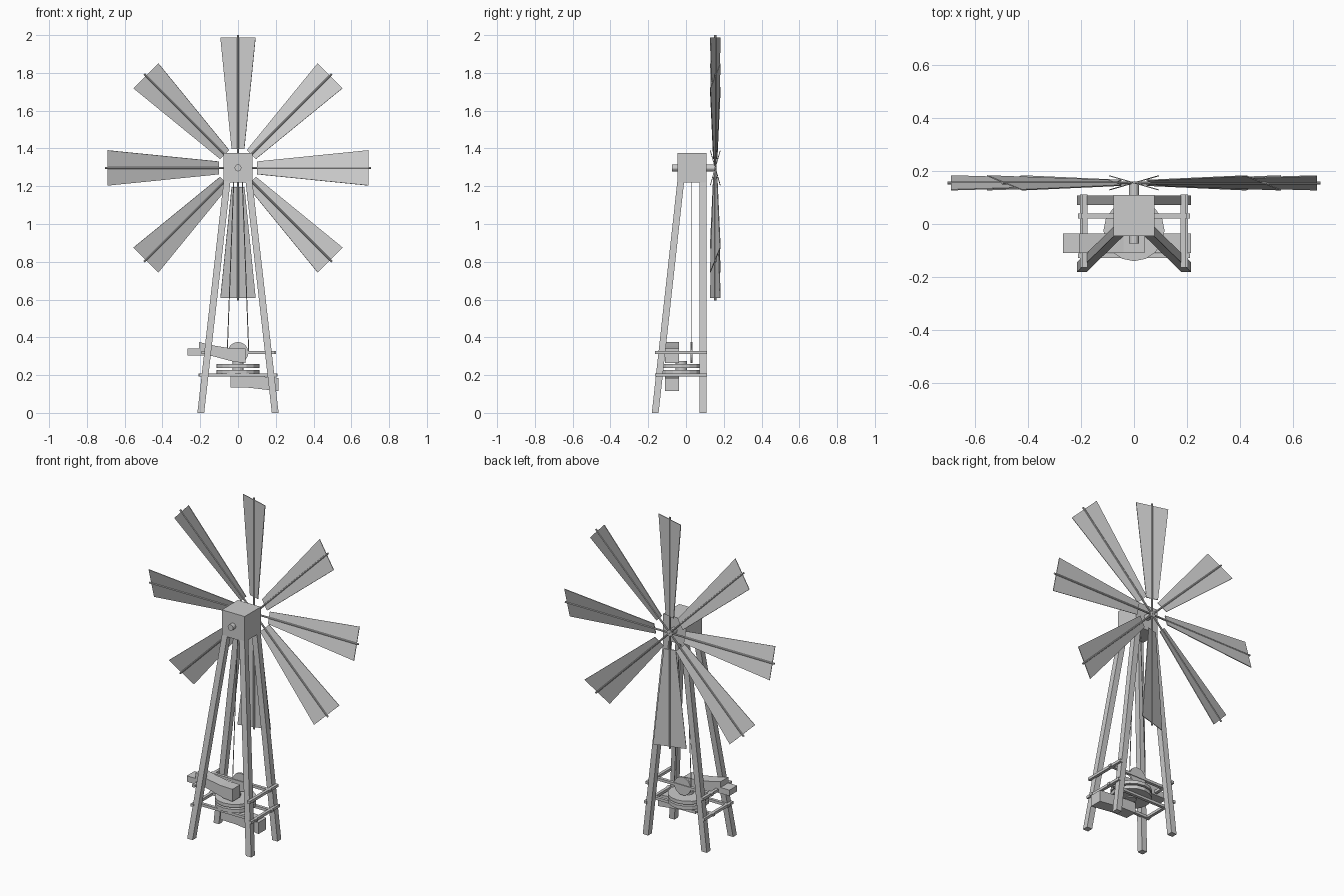
import bpy, bmesh
from math import radians, pi
from mathutils import Matrix, Vector

cube = bpy.data.objects.get("Cube")
if cube:
    bpy.data.objects.remove(cube)

GREY = (0.6, 0.6, 0.6, 1)
grey = bpy.data.materials.new("plain_grey")
grey.use_nodes = True
grey.diffuse_color = GREY
for node in grey.node_tree.nodes:
    if node.type == 'BSDF_PRINCIPLED':
        node.inputs["Base Color"].default_value = GREY


def finish(name, bm):
    bmesh.ops.recalc_face_normals(bm, faces=bm.faces)
    mesh = bpy.data.meshes.new(name)
    bm.to_mesh(mesh)
    bm.free()
    mesh.materials.append(grey)
    obj = bpy.data.objects.new(name, mesh)
    bpy.context.scene.collection.objects.link(obj)
    return obj


def box(name, low, high):
    low, high = Vector(low), Vector(high)
    bm = bmesh.new()
    bmesh.ops.create_cube(bm, size=1)
    for v in bm.verts:
        v.co = (low + high) / 2 + v.co * (high - low)
    return finish(name, bm)


def cylinder(name, start, end, radius, sides):
    start, end = Vector(start), Vector(end)
    axis = end - start
    bm = bmesh.new()
    bmesh.ops.create_cone(bm, cap_ends=True, segments=sides, radius1=radius,
                          radius2=radius, depth=axis.length)
    turn = axis.to_track_quat('Z', 'Y').to_matrix().to_4x4()
    bm.transform(Matrix.Translation((start + end) / 2) @ turn)
    return finish(name, bm)


def extrude_profile(name, points, y0, y1):
    bm = bmesh.new()
    face = bm.faces.new([bm.verts.new((x, y0, z)) for x, z in points])
    new = bmesh.ops.extrude_face_region(bm, geom=[face])["geom"]
    verts = [g for g in new if isinstance(g, bmesh.types.BMVert)]
    bmesh.ops.translate(bm, verts=verts, vec=(0, y1 - y0, 0))
    return finish(name, bm)


def leg(name, foot, top, size=0.036):
    # square post with horizontal ends, leaning from foot to top
    bm = bmesh.new()
    bmesh.ops.create_cube(bm, size=1)
    for v in bm.verts:
        base = Vector(top if v.co.z > 0 else foot)
        v.co = base + Vector((v.co.x * size, v.co.y * size, 0))
    return finish(name, bm)


# Head block and axle
AXLE_Z, SAIL_Y = 1.297, 0.155
box("head_block", (-0.077, -0.046, 1.22), (0.077, 0.109, 1.375))
cylinder("main_axle", (0, -0.073, AXLE_Z), (0, 0.16, AXLE_Z), 0.018, 16)

# Legs and side rails
for side, x in (("left", 1), ("right", -1)):
    leg("front_leg_" + side, (x * 0.197, -0.163, 0), (x * 0.058, -0.028, 1.225))
    leg("back_leg_" + side, (x * 0.197, 0.09, 0), (x * 0.058, 0.09, 1.225))
    for level, z, out in (("lower", 0.2, 0.195), ("upper", 0.32, 0.185)):
        box(f"{level}_side_rail_{side}", (x * out - 0.009, -0.163, z - 0.008),
            (x * out + 0.009, 0.112, z + 0.008))

# Cross rails
for name, y, z, half in (("lower_front_rail", -0.12, 0.2, 0.21),
                         ("lower_middle_rail", 0.03, 0.2, 0.21),
                         ("upper_middle_rail", 0.03, 0.32, 0.2)):
    box(name, (-half, y - 0.009, z - 0.008), (half, y + 0.009, z + 0.008))

# Sails, each a tapered pitched board on a spoke
for i in range(8):
    place = (Matrix.Translation((0, SAIL_Y, AXLE_Z))
             @ Matrix.Rotation(i * pi / 4, 4, 'Y'))
    tip = place @ Vector((0, 0, 0.703))
    cylinder(f"spoke_{i + 1}", (0, SAIL_Y, AXLE_Z), tip, 0.0055, 8)
    sail = extrude_profile(f"sail_{i + 1}", [(-0.035, 0.1), (0.035, 0.1),
                           (0.097, 0.69), (-0.097, 0.69)], -0.002, 0.002)
    sail.data.transform(place @ Matrix.Rotation(radians(-16), 4, 'Z'))

# Millstones
STONE_Y = -0.025
for name, z0, z1, r in (("bed_stone", 0.206, 0.228, 0.115),
                        ("runner_stone", 0.238, 0.258, 0.115),
                        ("stone_spindle", 0.2, 0.275, 0.03)):
    cylinder(name, (0, STONE_Y, z0), (0, STONE_Y, z1), r, 16)

# Drive wheel and rope
cylinder("drive_wheel", (0, 0.025, 0.32), (0, 0.035, 0.32), 0.055, 24)
for side, x in (("left", 1), ("right", -1)):
    cylinder("drive_rope_" + side, (x * 0.057, 0.03, 0.32),
             (x * 0.02, 0.03, AXLE_Z), 0.0025, 6)

# Feeding trough and outlet chute
extrude_profile("feeding_trough", [
    (-0.267, 0.305), (-0.14, 0.302), (-0.02, 0.27), (0.04, 0.265),
    (0.04, 0.34), (-0.04, 0.342), (-0.12, 0.355), (-0.207, 0.375),
    (-0.207, 0.34), (-0.267, 0.34)], -0.11, -0.036)
extrude_profile("outlet_chute", [
    (-0.04, 0.135), (0.06, 0.133), (0.215, 0.115), (0.215, 0.185),
    (0.1, 0.195), (-0.04, 0.2)], -0.11, -0.036)
